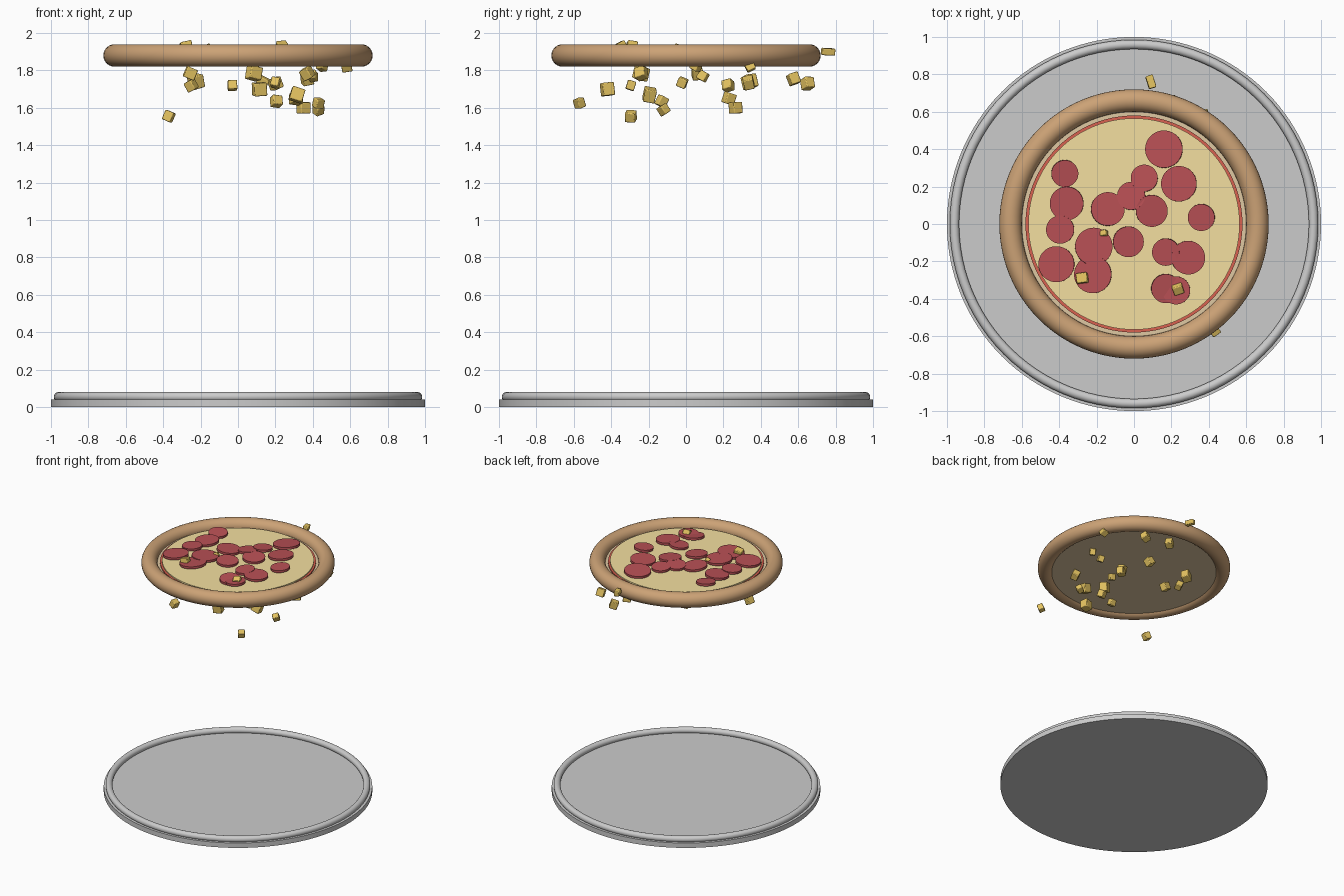
import bpy, math, random

if "Cube" in bpy.data.objects:
    bpy.data.objects.remove(bpy.data.objects["Cube"])

random.seed(4)


def material(name, rgb):
    m = bpy.data.materials.new(name)
    m.diffuse_color = (*rgb, 1)
    m.use_nodes = True
    m.node_tree.nodes["Principled BSDF"].inputs["Base Color"].default_value = m.diffuse_color
    return m


CRUST = material("crust", (0.60, 0.36, 0.18))
DOUGH = material("dough", (0.74, 0.58, 0.36))
SAUCE = material("sauce", (0.68, 0.12, 0.08))
CHEESE = material("cheese", (0.90, 0.74, 0.35))
MEAT = material("cured_meat", (0.48, 0.08, 0.09))
CUBE = material("cheese_cube", (0.78, 0.55, 0.12))


def finish(name, mat=None, bevel=0.0):
    ob = bpy.context.object
    ob.name = name
    if mat:
        ob.data.materials.append(mat)
    if bevel:
        b = ob.modifiers.new("Bevel", 'BEVEL')
        b.width, b.segments = bevel, 2
    bpy.ops.object.shade_smooth_by_angle(angle=math.radians(40))
    return ob


def disc(name, r, z0, z1, mat=None, x=0, y=0, tilt=(0, 0, 0), sides=96, bevel=0.0):
    bpy.ops.mesh.primitive_cylinder_add(vertices=sides, radius=r, depth=z1 - z0,
                                        location=(x, y, (z0 + z1) / 2), rotation=tilt)
    return finish(name, mat, bevel)


def ring(name, major, minor, z, mat=None):
    bpy.ops.mesh.primitive_torus_add(major_radius=major, minor_radius=minor,
                                     major_segments=96, minor_segments=24, location=(0, 0, z))
    return finish(name, mat)


# Plate
disc("plate", 1.0, 0.0, 0.04, sides=128)
ring("plate_rim", 0.96, 0.025, 0.055)

# Floating pizza: crust ring and stacked layers
ring("crust", 0.66, 0.06, 1.88, CRUST)
disc("dough", 0.62, 1.84, 1.88, DOUGH)
disc("sauce", 0.58, 1.88, 1.89, SAUCE)
disc("cheese", 0.565, 1.89, 1.90, CHEESE)

# Sausage slices: x, y, radius
slices = [
    (.16, .40, .10), (.24, .215, .095), (.055, .245, .072), (-.37, .27, .072),
    (-.36, .11, .09), (-.395, -.03, .075), (-.015, .15, .075), (-.14, .08, .09),
    (.095, .07, .085), (.36, .035, .072), (-.215, -.12, .10), (-.03, -.095, .082),
    (.17, -.15, .073), (.29, -.18, .09), (-.415, -.215, .096), (-.22, -.27, .10),
    (.17, -.345, .078), (.225, -.355, .075)]
for i, (x, y, r) in enumerate(slices):
    tilt = (random.uniform(-.1, .1), random.uniform(-.1, .1), 0)
    disc(f"sausage_slice_{i + 1}", r, 1.911, 1.929, MEAT, x, y, tilt, 48)

# Tumbling cheese cubes: x, y, z, size
cubes = [
    (-.37, -.295, 1.555, .055), (.43, -.57, 1.625, .05), (.115, -.42, 1.70, .07),
    (.315, -.195, 1.67, .07), (.205, -.13, 1.635, .055), (.35, .265, 1.60, .06),
    (.43, -.12, 1.59, .05), (.31, .23, 1.65, .06), (.085, -.24, 1.785, .07),
    (-.255, .06, 1.785, .06), (-.25, .225, 1.72, .055), (-.225, .34, 1.74, .07),
    (-.03, -.295, 1.72, .05), (.20, -.02, 1.735, .05), (.13, .335, 1.735, .06),
    (.40, .09, 1.77, .05), (.45, .055, 1.825, .05), (.37, .575, 1.755, .06),
    (.20, .65, 1.73, .06), (.58, .34, 1.825, .055), (.37, -.24, 1.785, .06),
    (-.275, -.29, 1.925, .06), (.235, -.345, 1.925, .055), (-.16, -.05, 1.92, .035)]
for i, (x, y, z, s) in enumerate(cubes):
    turn = [random.uniform(-.5, .5) for _ in range(2)] + [random.uniform(0, 1.5)]
    bpy.ops.mesh.primitive_cube_add(size=1, location=(x, y, z), rotation=turn)
    bpy.context.object.scale = (s, s * .9, s)
    bpy.ops.object.transform_apply(location=False, rotation=False, scale=True)
    finish(f"cheese_cube_{i + 1}", CUBE, .005)

# Stray cube past the back of the crust
bpy.ops.mesh.primitive_cube_add(size=1, location=(.09, .76, 1.90), rotation=(-.05, .1, .3))
bpy.context.object.scale = (.04, .07, .037)
bpy.ops.object.transform_apply(location=False, rotation=False, scale=True)
finish("stray_cheese_cube", CUBE, .005)
